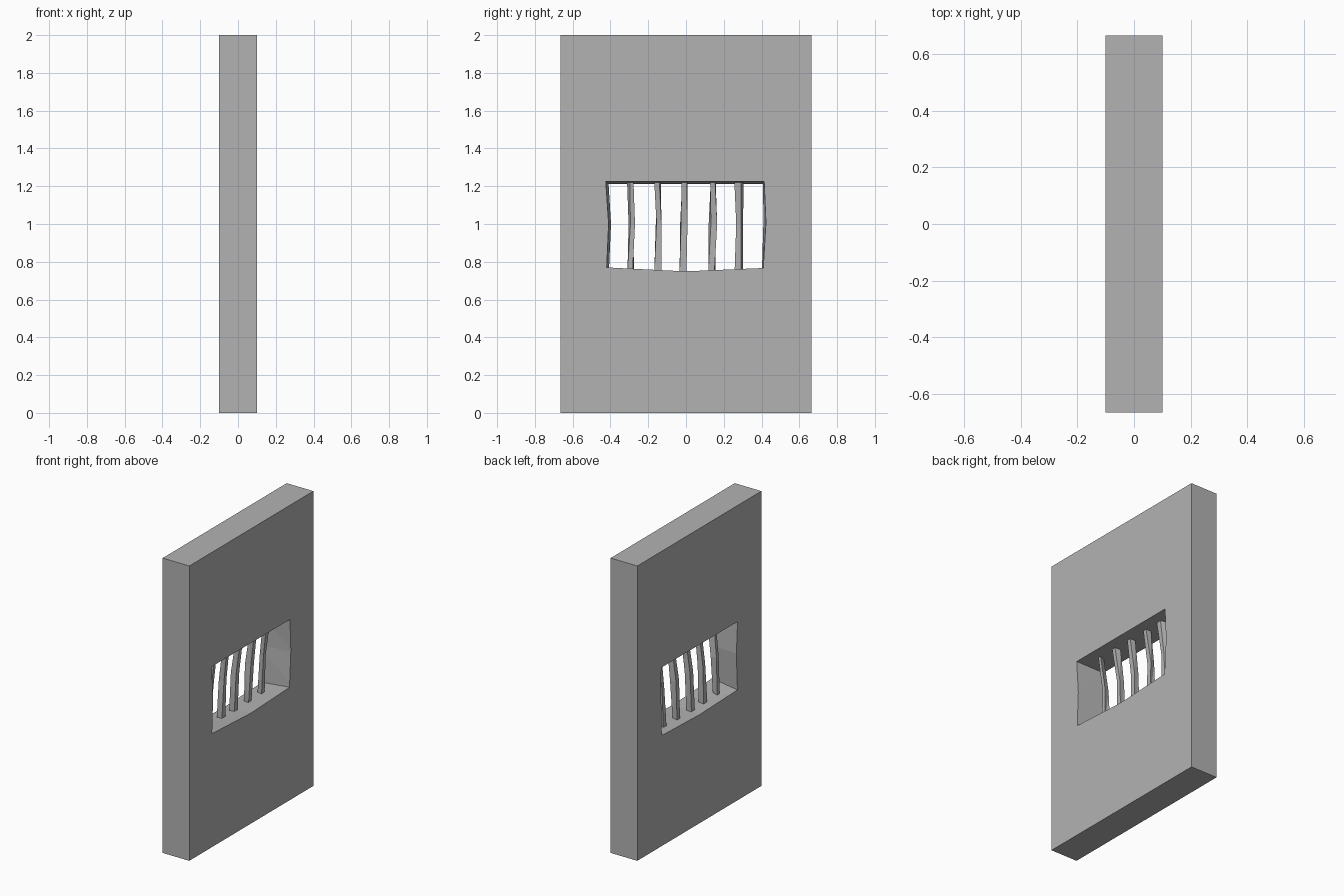
import bpy, bmesh

if "Cube" in bpy.data.objects:
    bpy.data.objects.remove(bpy.data.objects["Cube"])

# Dark grey stone shared by every part
grey = bpy.data.materials.new("dark_grey")
grey.diffuse_color = (0.45, 0.45, 0.45, 1)
grey.use_nodes = True
grey.node_tree.nodes["Principled BSDF"].inputs["Base Color"].default_value = grey.diffuse_color


def loft(name, rings):
    """Solid skinned through rings of equal point count, capped at both ends."""
    bm = bmesh.new()
    loops = [[bm.verts.new(p) for p in ring] for ring in rings]
    n = len(loops[0])
    for a, b in zip(loops, loops[1:]):
        for i in range(n):
            j = (i + 1) % n
            bm.faces.new((a[i], a[j], b[j], b[i]))
    bm.faces.new(loops[0])
    bm.faces.new(loops[-1])
    bmesh.ops.triangulate(bm, faces=[f for f in bm.faces if len(f.verts) == 4])
    bmesh.ops.recalc_face_normals(bm, faces=bm.faces)
    mesh = bpy.data.meshes.new(name)
    bm.to_mesh(mesh)
    bm.free()
    mesh.materials.append(grey)
    obj = bpy.data.objects.new(name, mesh)
    bpy.context.collection.objects.link(obj)
    return obj


# Thick wall slab
bpy.ops.mesh.primitive_cube_add(size=1, location=(0, 0, 1))
wall = bpy.context.object
wall.name = "wall_slab"
wall.scale = (0.2, 1.33, 2)
bpy.ops.object.transform_apply(location=True, scale=True)
wall.data.materials.append(grey)

# Rough window opening: (y, z) outlines on the +x and -x faces
front = [(-.425, 1.225), (-.410, 1.0), (-.42, .77), (0, .75),
         (.410, .767), (.423, 1.0), (.414, 1.225)]
back = [(-.410, 1.212), (-.397, 1.0), (-.408, .75), (0, .737),
        (.402, .75), (.410, 1.0), (.407, 1.212)]


def outline(x):
    t = (x + 0.1) / 0.2
    return [(x, b[0] + (f[0] - b[0]) * t, b[1] + (f[1] - b[1]) * t)
            for f, b in zip(front, back)]


cutter = loft("window_cutter", [outline(-0.13), outline(0.13)])
cutter.hide_render = True
cutter.hide_viewport = True
cut = wall.modifiers.new("window", 'BOOLEAN')
cut.operation = 'DIFFERENCE'
cut.solver = 'EXACT'
cut.object = cutter

# Crooked bars: (y min, y max, twist) at bottom, middle and top
bars = [
    [(-.310, -.275, -.008), (-.304, -.270, .010), (-.312, -.278, .014)],
    [(-.168, -.130, 0), (-.160, -.130, .004), (-.168, -.133, -.008)],
    [(-.034, .002, 0), (-.031, .008, .005), (-.024, .008, -.004)],
    [(.118, .156, -.006), (.120, .165, .012), (.128, .157, -.003)],
    [(.257, .303, -.012), (.266, .302, -.012), (.256, .305, -.014)],
]
levels = [(.742, -.042, -.004), (1.0, -.032, .004), (1.225, -.004, .034)]
for k, spans in enumerate(bars, 1):
    rings = []
    for (z, x0, x1), (y0, y1, t) in zip(levels, spans):
        p, m = max(t, 0), max(-t, 0)    # twist slides front edge against back edge
        rings.append([(x0, y0 + m, z), (x1, y0 + p, z),
                      (x1, y1 - m, z), (x0, y1 - p, z)])
    loft(f"window_bar_{k}", rings)
